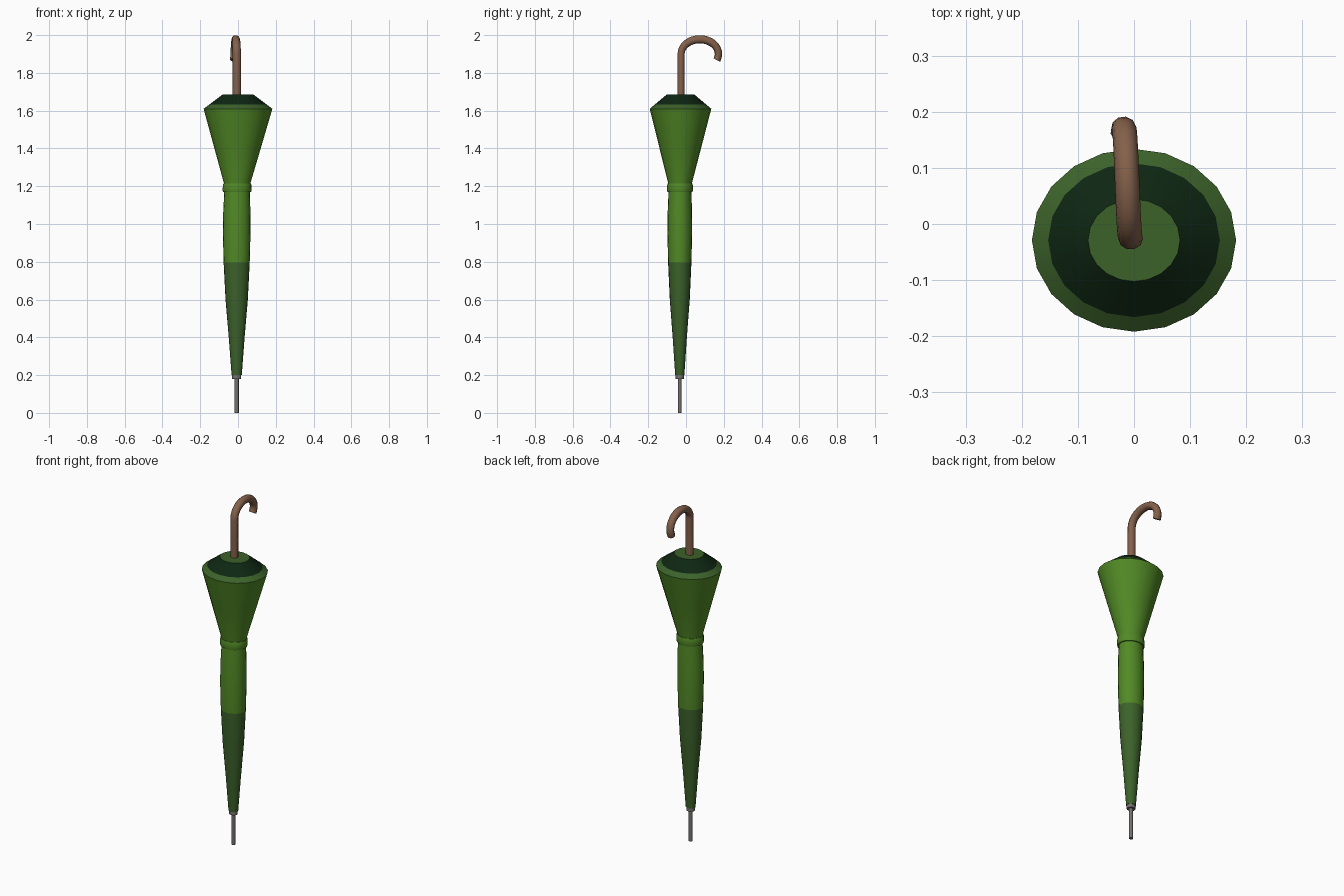
import bpy, bmesh, math

if "Cube" in bpy.data.objects:
    bpy.data.objects.remove(bpy.data.objects["Cube"])

SIDES = 20
SQUASH = 0.895          # the whole umbrella is slightly oval


def material(name, rgb):
    m = bpy.data.materials.new(name)
    m.diffuse_color = (*rgb, 1)
    m.use_nodes = True
    m.node_tree.nodes["Principled BSDF"].inputs["Base Color"].default_value = m.diffuse_color
    return m


BRIGHT = material("bright_green", (0.084, 0.254, 0.019))
MEDIUM = material("medium_green", (0.045, 0.122, 0.023))
DARK = material("dark_green", (0.0044, 0.0194, 0.006))
WOOD = material("brown_wood", (0.231, 0.119, 0.069))
METAL = material("grey_metal", (0.18, 0.163, 0.156))


def axis(z):
    """Centre of the slightly leaning umbrella at height z."""
    t = min(max((z - 1.0) / 0.6, 0), 1)
    return -0.007 + 0.007 * t, -0.033 + 0.004 * t


def lathe(name, profile, mats, rule=None):
    """Oval rings from (radius, z) pairs, capped at both ends."""
    bm = bmesh.new()
    rings = []
    for r, z in profile:
        cx, cy = axis(z)
        rings.append([bm.verts.new((cx + r * math.cos(a), cy + r * SQUASH * math.sin(a), z))
                      for a in (2 * math.pi * i / SIDES for i in range(SIDES))])
    for a, b in zip(rings, rings[1:]):
        for i in range(SIDES):
            j = (i + 1) % SIDES
            bm.faces.new((a[i], a[j], b[j], b[i]))
    bm.faces.new(rings[0][::-1])
    bm.faces.new(rings[-1])
    if rule:
        for f in bm.faces:
            f.material_index = rule(f.calc_center_median().z)
    me = bpy.data.meshes.new(name)
    bm.to_mesh(me)
    bm.free()
    ob = bpy.data.objects.new(name, me)
    bpy.context.collection.objects.link(ob)
    for m in mats:
        me.materials.append(m)
    bpy.ops.object.select_all(action='DESELECT')
    ob.select_set(True)
    bpy.context.view_layer.objects.active = ob
    bpy.ops.object.shade_smooth_by_angle(angle=math.radians(30))
    return ob


# Metal tip and its collar
lathe("tip", [(0.011, 0), (0.011, 0.19)], [METAL])
lathe("tip_collar", [(0.024, 0.18), (0.024, 0.205)], [METAL])

# Rolled lower cloth, darker below 0.8
lathe("rolled_cloth",
      [(0.027, 0.2), (0.042, 0.4), (0.059, 0.6), (0.069, 0.795), (0.073, 0.95),
       (0.072, 1.06), (0.067, 1.19)],
      [MEDIUM, BRIGHT], lambda z: int(z > 0.795))

# Tie strap
lathe("strap", [(0.074, 1.17), (0.076, 1.175), (0.076, 1.205), (0.073, 1.215)], [BRIGHT])

# Flared cloth, with a rim, dark folds and a flat top
lathe("flared_cloth",
      [(0.067, 1.19), (0.070, 1.215), (0.126, 1.412), (0.182, 1.61),
       (0.153, 1.632), (0.082, 1.685)],
      [BRIGHT, MEDIUM, DARK],
      lambda z: 0 if z < 1.6 else 1 if z < 1.632 or z > 1.68 else 2)

# Crook handle, a straight shaft and a hook bending towards the back
path = [(-0.006, -0.026, 1.66), (-0.006, -0.026, 1.8)]
for i in range(19):
    t = i / 18
    a = math.radians(180 - 204 * t)
    path.append((-0.006 - 0.014 * t, 0.073 + 0.099 * math.cos(a),
                 1.9 + 0.078 * math.sin(a)))
cu = bpy.data.curves.new("handle", 'CURVE')
cu.dimensions = '3D'
cu.bevel_depth = 0.022
cu.bevel_resolution = 3
cu.use_fill_caps = True
sp = cu.splines.new('POLY')
sp.points.add(len(path) - 1)
for p, (x, y, z) in zip(sp.points, path):
    p.co = (x, y / SQUASH, z, 1)
sp.use_smooth = True
cu.materials.append(WOOD)
handle = bpy.data.objects.new("handle", cu)
handle.scale.y = SQUASH
bpy.context.collection.objects.link(handle)
